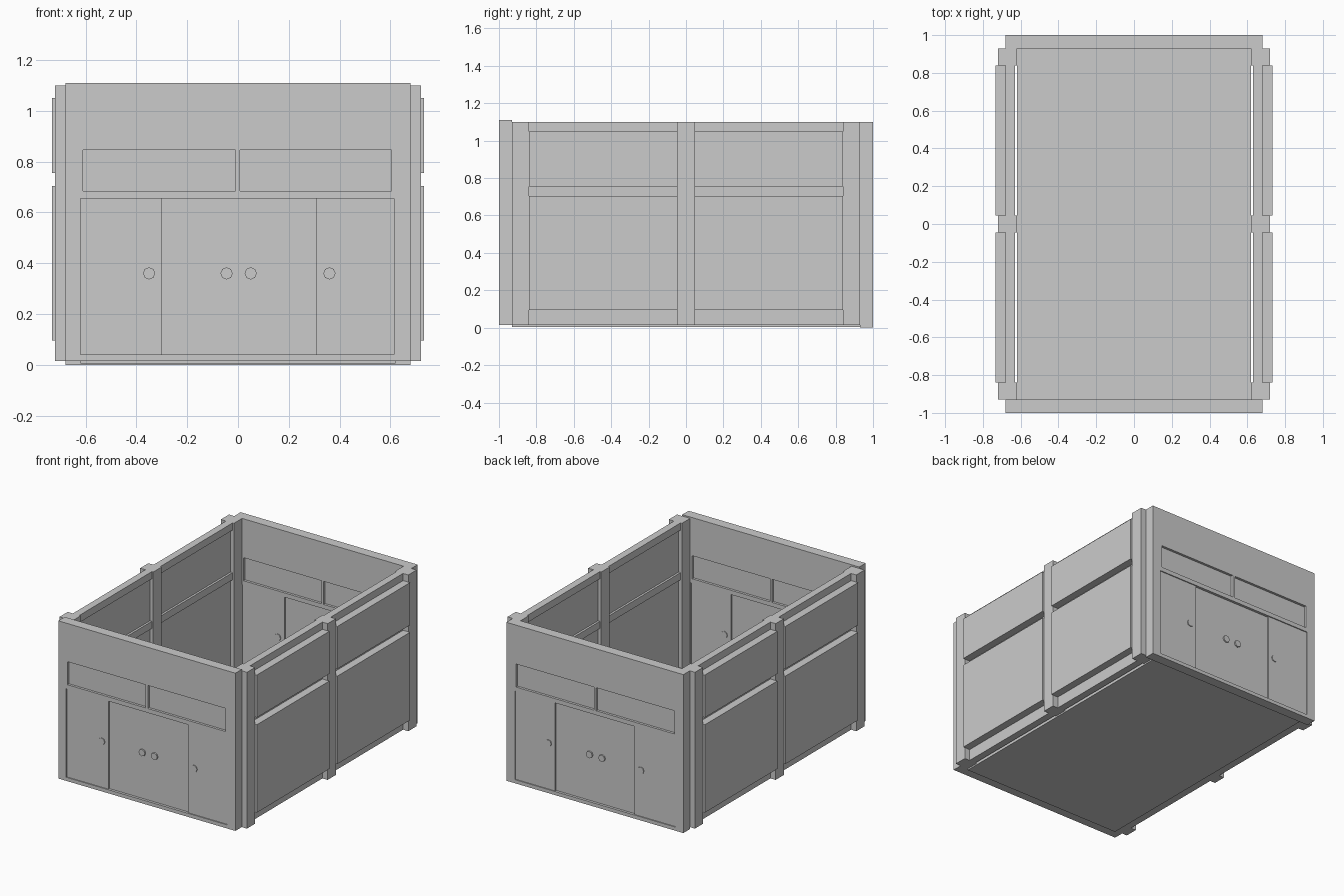
import bpy, math

if "Cube" in bpy.data.objects:
    bpy.data.objects.remove(bpy.data.objects["Cube"])


def box(name, x0, x1, y0, y1, z0, z1):
    bpy.ops.mesh.primitive_cube_add(size=1, location=((x0 + x1) / 2, (y0 + y1) / 2, (z0 + z1) / 2))
    o = bpy.context.object
    o.name = name
    o.scale = (x1 - x0, y1 - y0, z1 - z0)
    bpy.ops.object.transform_apply(location=False, rotation=False, scale=True)
    return o


def side_box(name, s, x0, x1, y0, y1, z0, z1):
    a, b = sorted((s * x0, s * x1))
    return box(name, a, b, y0, y1, z0, z1)


# Floor slab
box("floor", -0.62, 0.62, -0.93, 0.93, 0.005, 0.035)

# End walls: frame members around recessed drawers and sliding doors
for label, s, zb, zt in (("front", -1, 0.015, 1.11), ("back", 1, 0.0, 1.10)):
    y0, y1 = sorted((s * 0.93, s * 1.0))
    yc = s * 0.965
    dz = zb - 0.015
    frame = [
        ("bottom_rail", -0.62, 0.615, zb, 0.04 + dz),
        ("middle_rail", -0.62, 0.615, 0.655 + dz, 0.685 + dz),
        ("top_board", -0.62, 0.615, 0.845 + dz, zt),
        ("left_stile", -0.68, -0.62, zb, zt),
        ("right_stile", 0.615, 0.68, zb, zt),
        ("drawer_left_edge", -0.62, -0.61, 0.685 + dz, 0.845 + dz),
        ("drawer_divider", -0.01, 0.007, 0.685 + dz, 0.845 + dz),
        ("drawer_right_edge", 0.605, 0.615, 0.685 + dz, 0.845 + dz),
    ]
    for n, a, b, c, d in frame:
        box(f"{label}_{n}", a, b, y0, y1, c, d)
    # Recessed infill: name, x range, z range, half thickness
    infill = [
        ("left_drawer", -0.61, -0.01, 0.685, 0.845, 0.018),
        ("right_drawer", 0.007, 0.605, 0.685, 0.845, 0.018),
        ("left_door", -0.62, -0.30, 0.04, 0.655, 0.028),
        ("center_door", -0.30, 0.31, 0.04, 0.655, 0.017),
        ("right_door", 0.31, 0.615, 0.04, 0.655, 0.028),
    ]
    for n, a, b, c, d, t in infill:
        box(f"{label}_{n}", a, b, yc - t, yc + t, c + dz, d + dz)
    # Door knobs, showing on both faces
    for x, t in ((-0.35, 0.034), (-0.045, 0.027), (0.05, 0.027), (0.36, 0.034)):
        bpy.ops.mesh.primitive_cylinder_add(vertices=8, radius=0.024, depth=2 * t,
                                            location=(x, yc, 0.36 + dz),
                                            rotation=(math.pi / 2, 0, 0))
        bpy.context.object.name = f"{label}_knob"

# Long side walls: posts, recessed rails and proud panels
for label, s in (("left", -1), ("right", 1)):
    for y0, y1 in ((-0.93, -0.84), (-0.045, 0.045), (0.84, 0.93)):
        side_box(f"{label}_post", s, 0.62, 0.72, y0, y1, 0.015, 1.10)
    for y0, y1 in ((-0.84, -0.045), (0.045, 0.84)):
        for z0, z1 in ((0.015, 0.095), (0.705, 0.755), (1.05, 1.10)):
            side_box(f"{label}_rail", s, 0.63, 0.68, y0, y1, z0, z1)
        for n, z0, z1 in (("lower_panel", 0.095, 0.705), ("upper_panel", 0.755, 1.05)):
            side_box(f"{label}_{n}", s, 0.645, 0.733, y0, y1, z0, z1)
